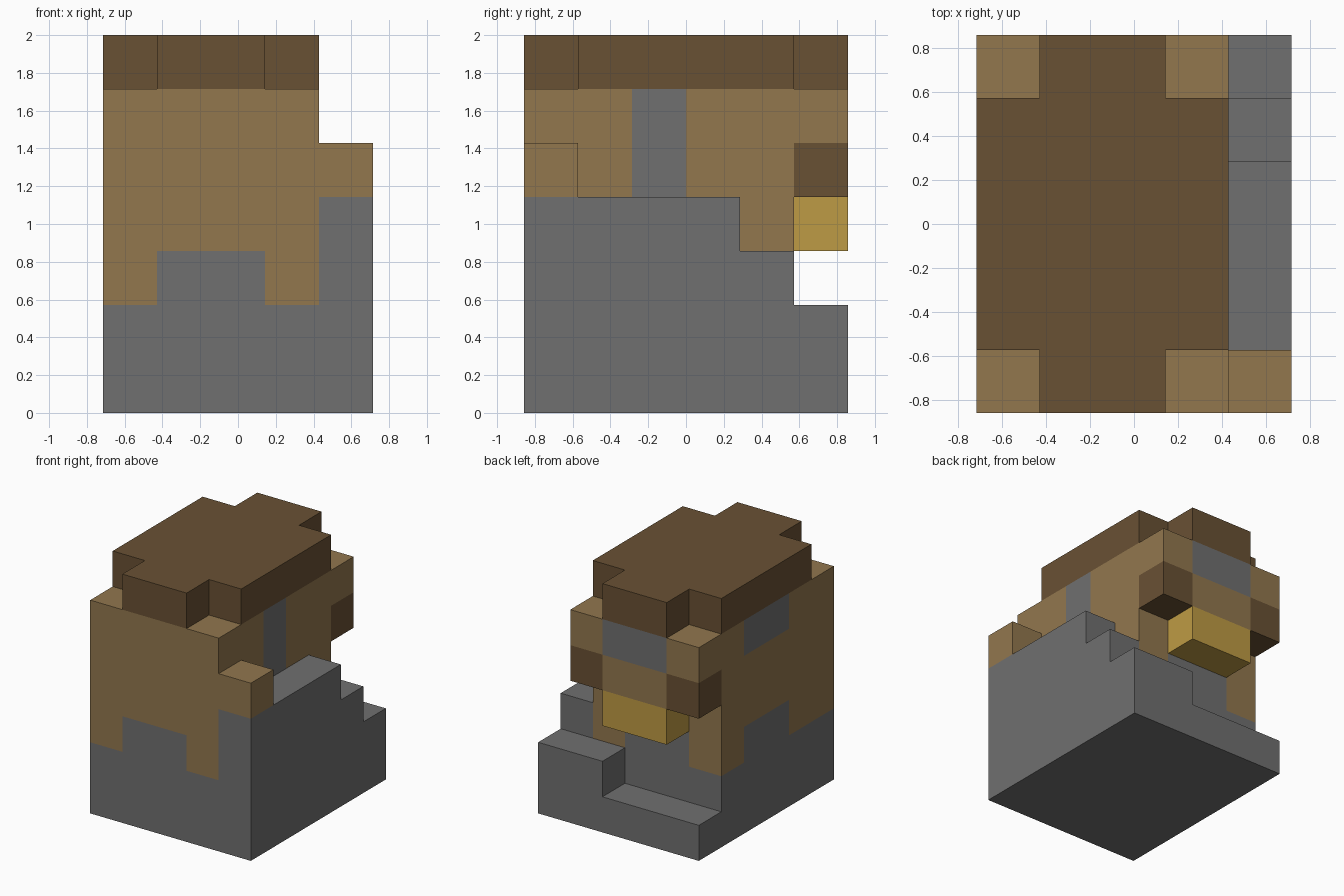
import bpy
import bmesh
from mathutils import Vector

cube = bpy.data.objects.get("Cube")
if cube:
    bpy.data.objects.remove(cube, do_unlink=True)

U = 2 / 7                              # edge of one block
ORIGIN = Vector((-2.5 * U, -3 * U, 0))


def make_material(name, rgb):
    mat = bpy.data.materials.new(name)
    mat.use_nodes = True
    mat.diffuse_color = (*rgb, 1)
    mat.node_tree.nodes["Principled BSDF"].inputs["Base Color"].default_value = (*rgb, 1)
    return mat


MATS = [
    make_material("stone grey", (0.162, 0.162, 0.162)),
    make_material("light brown", (0.287, 0.184, 0.076)),
    make_material("dark brown", (0.141, 0.082, 0.034)),
    make_material("beak yellow", (0.515, 0.328, 0.058)),
]
GREY, TAN, DARK, YELLOW = range(4)

cells = {}                             # block position -> (part, colour)


def fill(part, colour, xs, ys, zs):
    """Fill a box of blocks; later boxes repaint earlier ones."""
    for x in range(*xs):
        for y in range(*ys):
            for z in range(*zs):
                cells[x, y, z] = (part, colour)


# Body
fill("body", TAN, (0, 4), (0, 5), (2, 4))
fill("body", GREY, (1, 3), (0, 5), (2, 3))     # belly
fill("body", GREY, (0, 1), (2, 4), (2, 3))     # side patch

# Stepped pedestal
fill("pedestal", GREY, (0, 5), (0, 6), (0, 1))
fill("pedestal", GREY, (0, 5), (0, 5), (1, 2))
fill("pedestal", GREY, (3, 5), (5, 6), (1, 2))
fill("pedestal", GREY, (4, 5), (0, 5), (2, 3))
fill("pedestal", GREY, (4, 5), (0, 4), (3, 4))
fill("pedestal_knob", TAN, (4, 5), (0, 1), (4, 5))

# Head
fill("head", TAN, (0, 4), (0, 6), (4, 6))
fill("head", GREY, (1, 3), (5, 6), (5, 6))     # face band
fill("head", GREY, (0, 1), (2, 4), (5, 6))     # side patch
fill("head", GREY, (3, 4), (2, 3), (4, 6))     # side stripe
for x in (0, 3):
    fill("head", DARK, (x, x + 1), (5, 6), (4, 5))   # cheeks

# Beak
fill("beak", YELLOW, (1, 3), (5, 6), (3, 4))

# Cap with notched corners
fill("cap", DARK, (0, 4), (1, 5), (6, 7))
fill("cap", DARK, (1, 3), (0, 6), (6, 7))


def build_part(part):
    """Make the exposed block faces of one part and merge flat areas."""
    bm = bmesh.new()
    for cell, (owner, colour) in cells.items():
        if owner != part:
            continue
        for axis in range(3):
            for side in (0, 1):
                near = list(cell)
                near[axis] += 2 * side - 1
                if tuple(near) in cells:
                    continue
                ring = []
                for a, b in ((0, 0), (1, 0), (1, 1), (0, 1)):
                    p = Vector(cell)
                    p[axis] += side
                    p[(axis + 1) % 3] += a
                    p[(axis + 2) % 3] += b
                    ring.append(bm.verts.new(ORIGIN + p * U))
                face = bm.faces.new(ring if side else ring[::-1])
                face.material_index = colour
    bmesh.ops.remove_doubles(bm, verts=bm.verts[:], dist=0.001)
    bmesh.ops.dissolve_limit(bm, angle_limit=0.02, verts=bm.verts[:],
                             edges=bm.edges[:], delimit={'MATERIAL'})
    mesh = bpy.data.meshes.new(part)
    for mat in MATS:
        mesh.materials.append(mat)
    bm.to_mesh(mesh)
    bm.free()
    bpy.context.collection.objects.link(bpy.data.objects.new(part, mesh))


for part in ("pedestal", "pedestal_knob", "body", "head", "beak", "cap"):
    build_part(part)
